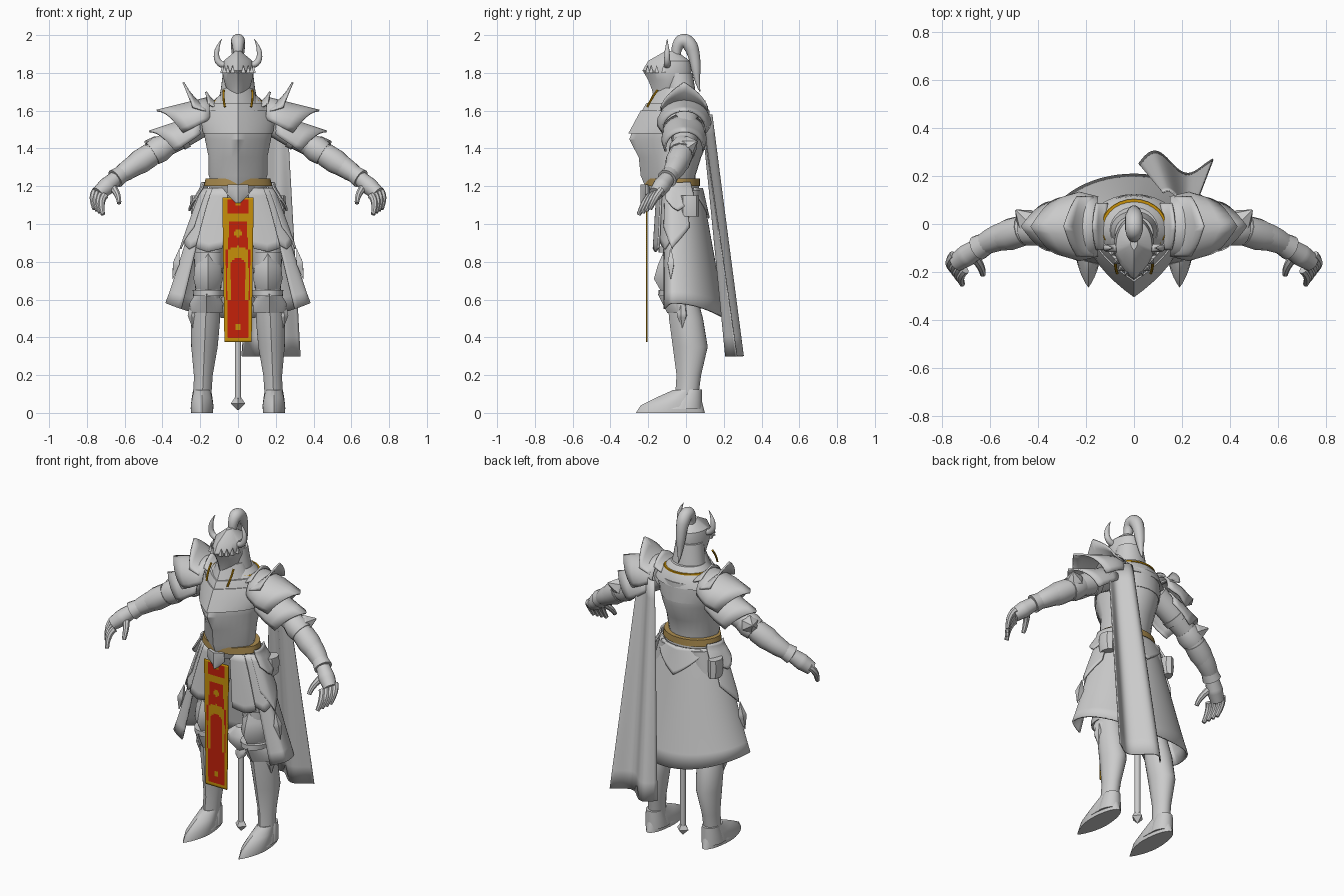
import bpy, bmesh, math
from mathutils import Vector

if "Cube" in bpy.data.objects:
    bpy.data.objects.remove(bpy.data.objects["Cube"])


def material(name, red, green, blue):
    mat = bpy.data.materials.new(name)
    mat.use_nodes = True
    mat.diffuse_color = (red, green, blue, 1)
    mat.node_tree.nodes["Principled BSDF"].inputs["Base Color"].default_value = (red, green, blue, 1)
    return mat


STEEL = material("steel_grey", .6, .6, .6)
GOLD = material("gold", .57, .28, .003)
RED = material("red_cloth", .55, .015, .003)
TAN = material("tan_leather", .42, .27, .08)
parts = []


def at(value, t):
    """Value at t along evenly spaced keys; a single number stays constant."""
    if isinstance(value, (int, float)):
        return value
    last = len(value) - 1
    i = min(int(t * last), last - 1)
    return value[i] + (value[i + 1] - value[i]) * (t * last - i)


def bezier(points, t):
    points = [Vector(p) for p in points]
    while len(points) > 1:
        points = [a.lerp(b, t) for a, b in zip(points, points[1:])]
    return points[0]


def skin(name, rows, closed=True, mats=(STEEL,), mirror=False, thick=0):
    """Surface through rows of points; closed rows are capped to make a solid."""
    bm = bmesh.new()
    verts = [[bm.verts.new(p) for p in row] for row in rows]
    count = len(rows[0])
    for a, b in zip(verts, verts[1:]):
        for i in range(count if closed else count - 1):
            j = (i + 1) % count
            bm.faces.new((a[i], a[j], b[j], b[i]))
    if closed:
        bm.faces.new(verts[0])
        bm.faces.new(verts[-1])
    bmesh.ops.recalc_face_normals(bm, faces=bm.faces)
    mesh = bpy.data.meshes.new(name)
    bm.to_mesh(mesh)
    bm.free()
    ob = bpy.data.objects.new(name, mesh)
    bpy.context.collection.objects.link(ob)
    for mat in mats:
        mesh.materials.append(mat)
    if thick:
        solid = ob.modifiers.new("thickness", 'SOLIDIFY')
        solid.thickness, solid.offset = thick, 0
    if mirror:
        ob.modifiers.new("mirror", 'MIRROR')
    parts.append(ob)
    return ob


def loft(name, heights, width, front, back, centre=0, keel=0, sides=28, **options):
    """Upright solid with a key of half width per row; keel sharpens its front."""
    rows = []
    for k in range(len(width)):
        t, row = k / (len(width) - 1), []
        middle = (at(front, t) + at(back, t)) / 2
        for i in range(sides):
            angle = math.tau * i / sides
            s, c = math.sin(angle), math.cos(angle)
            if c > 0:
                c = (1 - keel) * c + keel * (1 - abs(s))
            row.append((at(centre, t) + width[k] * s, middle + (at(front, t) - middle) * c, at(heights, t)))
        rows.append(row)
    return skin(name, rows, **options)


def tube(name, path, radius, sides=14, steps=12, **options):
    """Round solid along a curve with keyed radius."""
    points = [bezier(path, k / steps) for k in range(steps + 1)]
    rows, side, last = [], None, None
    for k, p in enumerate(points):
        ahead = (points[min(k + 1, steps)] - points[max(k - 1, 0)]).normalized()
        side = last.rotation_difference(ahead) @ side if side else ahead.orthogonal().normalized()
        up, last, r = ahead.cross(side), ahead, at(radius, k / steps)
        rows.append([p + r * (side * math.cos(math.tau * i / sides) + up * math.sin(math.tau * i / sides))
                     for i in range(sides)])
    return skin(name, rows, **options)


def shell(name, inner, outer, depth, rise, out, lift=0, spread=100, steps=16):
    """Arched shoulder plate whose outer edge runs out to a point."""
    rows = []
    for t in (0, .25, .5, .75, 1):
        row = []
        for k in range(steps + 1):
            f = 2 * k / steps - 1
            angle, tip = math.radians(spread * f), t * (1 - abs(f))
            row.append((at((inner[0], outer[0]), t) + out * tip, at(depth, t) * math.sin(angle) - .01,
                        at((inner[1], outer[1]), t) + rise * math.cos(angle) + lift * tip * t))
        rows.append(row)
    return skin(name, rows, closed=False, mirror=True, thick=.01)


# Torso and neck
loft("breastplate", (1.16, 1.64), width=(.12, .155, .155, .175, .19, .14),
     front=(-.2, -.24, -.25, -.3, -.265, -.21), back=(.05, .05, .08, .12, .125, .1), keel=.6)
loft("chest_overlay", (1.48, 1.6), width=(.185, .195, .17), front=(-.305, -.24), back=.125, keel=.6)
loft("shoulder_slope", (1.57, 1.68), width=(.2, .16, .1), front=(-.18, -.12), back=(.125, .115, .07))
loft("gorget", (1.6, 1.72), width=(.13, .1, .08), front=(-.22, -.16), back=(.08, .03), keel=.5)
loft("collar_trim", (1.645, 1.653), width=(.14, .135), front=-.13, back=.104, mats=(GOLD,))
tube("collar_edge", [(.075, -.15, 1.71), (.08, -.18, 1.67), (.07, -.205, 1.62)], radius=.006, sides=6,
     mats=(GOLD,), mirror=True)
loft("hips", (1, 1.22), width=(.08, .16, .15), front=(-.1, -.18), back=.07)
loft("belt", (1.2, 1.24), width=(.18, .172), front=-.22, back=.075, keel=.4, mats=(TAN,))
loft("belt_buckle", (1.11, 1.21), width=(.01, .06, .055), front=-.24, back=-.19, keel=1)

# Helmet
loft("helmet", (1.66, 1.915), width=(.03, .06, .075, .085, .075, .015),
     front=(-.17, -.18, -.2, -.23, -.2, -.11), back=(-.06, 0, .02, .03, .02, -.05), keel=.5)
loft("nape_guard", (1.64, 1.8), width=(.105, .09, .08), front=-.11, back=(.06, .035))
for i in range(-4, 5):
    angle = math.radians(20 * i)
    x, y = .084 * math.sin(angle), -.1 - .11 * math.cos(angle)
    tube("brow_spike", [(x, y, 1.8), (x, y, 1.84)], radius=(.016, .001), sides=4, steps=1)
tube("horns", [(.06, -.1, 1.84), (.13, -.1, 1.84), (.125, -.1, 1.92), (.085, -.1, 1.98)],
     radius=(.018, .017, .013, .001), mirror=True)
tube("plume", [(0, -.05, 1.88), (0, -.07, 2.02), (0, .09, 2.03), (0, .03, 1.8), (0, .075, 1.7)],
     radius=(.022, .037, .038, .026, .002), steps=20)

# Shoulder guards
shell("upper_shoulder_guards", inner=(.15, 1.57), outer=(.29, 1.5), depth=(.12, .14, .115), rise=.1, out=.14)
shell("lower_shoulder_guards", inner=(.2, 1.49), outer=(.33, 1.4), depth=(.11, .115, .1), rise=.09, out=.14)
shell("shoulder_fins", inner=(.17, 1.58), outer=(.24, 1.6), depth=.13, rise=.05, out=.05, lift=.1, spread=70)
shell("neck_fins", inner=(.11, 1.6), outer=(.16, 1.62), depth=.1, rise=.04, out=.01, lift=.04, spread=70)

# Arms, with every armour band placed along the same arm curve
ARM = [(.16, 0, 1.55), (.5, 0, 1.35), (.65, -.1, 1.24)]
tube("arms", ARM, radius=(.07, .07, .058, .062, .055, .038), mirror=True)


def sleeve(name, start, end, radius):
    tube(name, [bezier(ARM, start), bezier(ARM, end)], radius, steps=2, mirror=True)


sleeve("upper_arm_bands", .2, .25, radius=(.076, .074))
sleeve("elbow_guards", .36, .5, radius=(.062, .072, .066))
sleeve("forearm_plates", .52, .78, radius=(.064, .066, .052))
sleeve("gauntlet_cuffs", .84, 1, radius=(.043, .053))
elbow, wrist = bezier(ARM, .42), bezier(ARM, 1)
tube("elbow_points", [elbow, elbow + Vector((.08, .075, .04))], radius=(.064, .05, .004), sides=6, mirror=True)
tube("palms", [wrist, wrist + Vector((.09, -.06, -.08))], radius=(.04, .047, .038), mirror=True)
for i in range(4):
    knuckle = wrist + Vector((.1, -.03, -.06)) - i * Vector((.015, .02, .01))
    tube("fingers", [knuckle, knuckle + Vector((.03, -.03, -.03)), knuckle + Vector((.01, -.06, -.1))],
         radius=(.02, .018, .012), sides=8, mirror=True)
tube("thumbs", [(.67, -.13, 1.2), (.63, -.18, 1.16), (.63, -.21, 1.11)], radius=(.022, .012), sides=8, mirror=True)

# Legs
loft("thighs", (.6, 1.18), width=(.065, .075, .085, .1, .085), front=(-.11, -.14), back=(.05, .075),
     centre=(.16, .15, .09), mirror=True)
loft("greaves", (.05, .65), width=(.046, .05, .07, .077, .065), front=(-.06, -.05, -.07, -.09, -.1),
     back=(.06, .08, .115, .09, .05), centre=(.19, .165), keel=.4, mirror=True)
loft("knee_guards", (.64, .85), width=(.06, .078, .07, .005), front=(-.13, -.17, -.15, -.12),
     back=(.02, .02, 0, -.1), centre=.158, keel=.7, mirror=True)
loft("shin_flanges", (.53, .63), width=(.084, .09, .06), front=(-.1, -.15), back=.04, centre=.167,
     keel=.7, mirror=True)
for z in (.65, .88):
    loft("thigh_bands", (z - .03, z), width=(.08, .083), front=-.145, back=.056, centre=.157, mirror=True)
tube("knee_spikes", [(.235, -.02, .58), (.24, -.02, .45)], radius=(.02, .03, .002), sides=6, mirror=True)
loft("boots", (0, .12), width=(.058, .06, .053, .044), front=(-.265, -.24, -.16, -.07), back=(.1, .07),
     centre=.19, keel=.4, mirror=True)
for i in range(3):
    toe, top = -.2 + .06 * i, .065 + .03 * i
    loft("boot_plates", (.02, top), width=(.061, .056, .047), front=(toe, toe + .06), back=.085,
         centre=.19, keel=.4, mirror=True)


# Skirt, open at the front and lower at the back
def drape(degrees, z, out=0):
    """Point on the skirt; zero degrees is the back and the left side is ninety."""
    s, c = math.sin(math.radians(degrees)), math.cos(math.radians(degrees))
    t = (1.19 - z) / .69
    reach = .15 + .125 * t if c > 0 else .07
    width = .175 + .205 * max(t, 0) ** .85
    return ((width + out) * s, (reach + out) * c - .07, z + .08 * t ** 3 * s * s)


def panel(name, start, end, top, low, point=0, out=0, steps=24, **options):
    """Patch of the skirt surface with a pointed lower edge."""
    rows = []
    for j in range(9):
        row = []
        for k in range(steps + 1):
            f = k / steps
            edge = low - point * (1 - abs(2 * f - 1))
            row.append(drape(at((start, end), f), at((top, edge), j / 8), out * at((.4, 1), j / 8)))
        rows.append(row)
    skin(name, rows, closed=False, thick=.01, **options)


panel("skirt", -128, 128, top=1.19, low=.5, steps=48)
panel("skirt_back_point", -45, 45, top=1.19, low=1.16, point=.13, out=.012)
panel("front_tassets", 135, 165, top=1.19, low=.87, point=.02, out=.035, mirror=True)
panel("side_tassets", 100, 140, top=1.19, low=.9, point=.04, out=.015, mirror=True)
panel("hip_plates", 65, 120, top=1.18, low=.98, point=.12, out=.02, mirror=True)
panel("hip_wings", 55, 110, top=1.22, low=1.13, point=.06, out=.04, mirror=True)
tube("hip_diamonds", [(.31, -.08, .87), (.345, -.08, .71)], radius=(.002, .025, .002), sides=4, mirror=True)
loft("hip_pouches", (1.04, 1.15), width=(.03, .04, .035), front=-.03, back=.07, centre=.215, sides=8, mirror=True)

# Cloth banner: gold border, arch and emblem on a red field
COLUMNS, LINES = 24, 72
rows = []
for j in range(LINES + 1):
    z = at((1.14, .375), j / LINES)
    half = at((.083, .072), j / LINES)
    rows.append([(at((-half, half), i / COLUMNS), -.208, z) for i in range(COLUMNS + 1)])
banner = skin("banner", rows, closed=False, mats=(GOLD, RED), thick=.006)


def is_red(x, z):
    if z > 1.06:
        return x < .055 and z < 1.125 and (x > .012 or z < 1.1)
    if z > .86:
        field = x < .05 and z < 1.01 and x + abs(z - .95) > .025
        return field and math.hypot(x, z - .8) > .08
    if z > .6:
        return math.hypot(x, max(z - .78, 0)) < .04 or .055 < x < .065
    emblem = x < .012 and abs(z - .455) < .014
    return x < .055 and z > .4 and not emblem


for face in banner.data.polygons:
    face.material_index = int(is_red(abs(face.center.x), face.center.z))

# Folded cape hanging from the left shoulder
rows = []
for j in range(13):
    t, row = j / 12, []
    for k in range(25):
        u = k / 24
        fold = .06 * (.3 + .7 * t) * (1 - u / 2) * math.sin(7 * u)
        row.append((at((.12 + .14 * u, .02 + .31 * u), t), at((.13 - .05 * u, .25), t) + fold, at((1.58, .3), t)))
    rows.append(row)
skin("cape", rows, closed=False, thick=.006)

# Rod hanging between the legs
tube("rod", [(0, .03, .07), (0, .03, .56)], radius=.017, steps=1)
loft("rod_collar", (.47, .52), width=(.018, .032, .032, .018), front=0, back=.06)
loft("rod_bulb", (.52, .66), width=(.02, .08, .09, .03), front=(0, -.04, 0), back=(.06, .1, .06))
loft("rod_tip", (.015, .085), width=(.003, .038, .014), front=(.027, -.008, .016), back=(.033, .068, .044), sides=4)

# Smooth shading with sharp creases
bpy.ops.object.select_all(action='DESELECT')
for ob in parts:
    ob.select_set(True)
bpy.context.view_layer.objects.active = parts[0]
bpy.ops.object.shade_smooth_by_angle(angle=math.radians(35))
